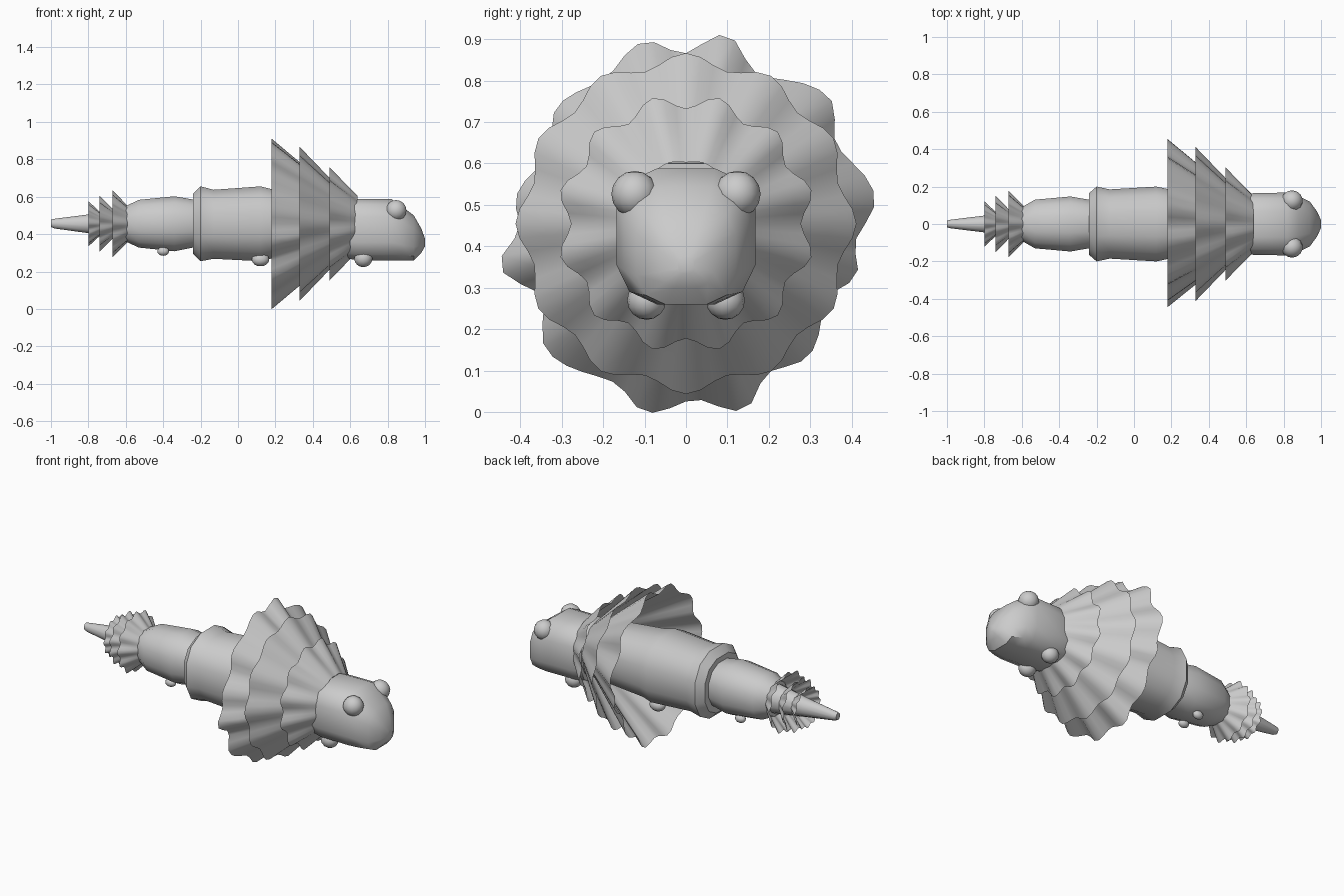
import bpy, bmesh
from math import sin, cos, pi, radians, copysign

if "Cube" in bpy.data.objects:
    bpy.data.objects.remove(bpy.data.objects["Cube"])

AXIS = 0.455


def finish(name, bm, angle=40):
    bmesh.ops.recalc_face_normals(bm, faces=bm.faces)
    me = bpy.data.meshes.new(name)
    bm.to_mesh(me)
    bm.free()
    ob = bpy.data.objects.new(name, me)
    bpy.context.collection.objects.link(ob)
    bpy.ops.object.select_all(action='DESELECT')
    ob.select_set(True)
    bpy.context.view_layer.objects.active = ob
    bpy.ops.object.shade_smooth_by_angle(angle=radians(angle))
    return ob


def skin(name, rings, caps, angle=40):
    bm = bmesh.new()
    rows = [[bm.verts.new(p) for p in ring] for ring in rings]
    n = len(rows[0])
    for a, b in zip(rows, rows[1:]):
        for i in range(n):
            j = (i + 1) % n
            bm.faces.new((a[i], a[j], b[j], b[i]))
    if caps:
        bm.faces.new(rows[0])
        bm.faces.new(rows[-1])
    return finish(name, bm, angle)


def body(name, sections, power, sides=12):
    """Loft of squarish sections: (x, z bottom, z top, half width)."""
    def squash(v):
        return copysign(abs(v) ** (2 / power), v)
    top = squash(cos(pi / sides))
    rings = []
    for x, z0, z1, w in sections:
        angles = [(i + 0.5) * 2 * pi / sides for i in range(sides)]
        rings.append([(x, w * squash(cos(a)) / top,
                       (z0 + z1) / 2 + (z1 - z0) / 2 * squash(sin(a)) / top) for a in angles])
    return skin(name, rings, True)


def frill(name, x0, x1, r1, edge, n=72):
    """Fluted open cone; edge(angle in degrees) gives the wide rim radius."""
    rings = []
    for k in range(5):
        t = k / 4
        ring = []
        for i in range(n):
            a = 360 * i / n
            r = edge(a)
            mean = r1 * (1 + 0.25 * (r / base_radius(edge) - 1))
            rr = r * (1 - t) + mean * t
            ring.append((x0 + (x1 - x0) * t, rr * cos(radians(a)), AXIS + rr * sin(radians(a))))
        rings.append(ring)
    return skin(name, rings, False, 60)


def base_radius(edge):
    return sum(edge(a) for a in range(0, 360, 15)) / 24


def wave(r, amp, offset):
    return lambda a: r + amp * cos(radians(12 * (a - offset)))


# irregular rim of the largest frill: (angle, radius) of lobes and valleys
RIM = [(8, .46), (28, .41), (41, .46), (65, .40), (78, .465), (91, .41),
       (103, .45), (120, .40), (137, .42), (153, .37), (172, .415), (181, .40),
       (193, .46), (207, .39), (223, .455), (246, .42), (258, .465), (273, .425),
       (287, .47), (299, .41), (312, .435), (332, .385), (344, .43), (353, .41)]


def irregular(a):
    pts = [(RIM[-1][0] - 360, RIM[-1][1])] + RIM + [(RIM[0][0] + 360, RIM[0][1])]
    for (a0, r0), (a1, r1) in zip(pts, pts[1:]):
        if a0 <= a <= a1:
            t = (1 - cos(pi * (a - a0) / (a1 - a0))) / 2
            return r0 + (r1 - r0) * t
    return 0.43


def ball_pair(name, x, y, z, rx, r):
    for side, s in (("left", 1), ("right", -1)):
        bm = bmesh.new()
        bmesh.ops.create_uvsphere(bm, u_segments=14, v_segments=8, radius=1)
        for v in bm.verts:
            v.co = (x + v.co.x * rx, s * y + v.co.y * r, z + v.co.z * r)
        finish(name + "_" + side, bm, 60)


# head, torso, hind body and tail tip
body("head", [(0.58, .27, .58, .155), (0.64, .26, .588, .165), (0.82, .26, .588, .168),
              (0.88, .26, .545, .15), (0.94, .26, .50, .12),
              (0.98, .30, .43, .065), (1.0, .335, .375, .02)], 3)
body("torso", [(-.24, .295, .615, .165), (-.20, .255, .655, .20), (-.13, .268, .637, .185),
               (.12, .255, .655, .20), (.18, .27, .64, .187), (.62, .30, .60, .15)], 2.4)
body("hind_body", [(-.60, .36, .55, .09), (-.53, .328, .583, .13), (-.34, .308, .602, .147),
                   (-.24, .328, .585, .13), (-.20, .33, .58, .12)], 2.3)
body("tail_tip", [(-1, .438, .478, .018), (-.98, .43, .482, .023),
                  (-.8, .405, .505, .045), (-.57, .37, .54, .08)], 2)

# neck frills
frill("neck_frill_large", .18, .52, .17, irregular)
frill("neck_frill_middle", .33, .58, .15, wave(.395, .016, 0))
frill("neck_frill_small", .49, .64, .15, wave(.295, .018, 15))

# tail frills
frill("tail_frill_front", -.67, -.58, .085, wave(.167, .011, 0))
frill("tail_frill_middle", -.74, -.65, .06, wave(.145, .010, 15))
frill("tail_frill_rear", -.80, -.73, .055, wave(.113, .008, 0))

# eyes and stubby feet
ball_pair("eye", .845, .124, .526, .057, .056)
ball_pair("front_foot", .67, .095, .27, .05, .047)
ball_pair("middle_foot", .12, .095, .264, .048, .036)
ball_pair("rear_foot", -.40, .06, .308, .032, .024)
